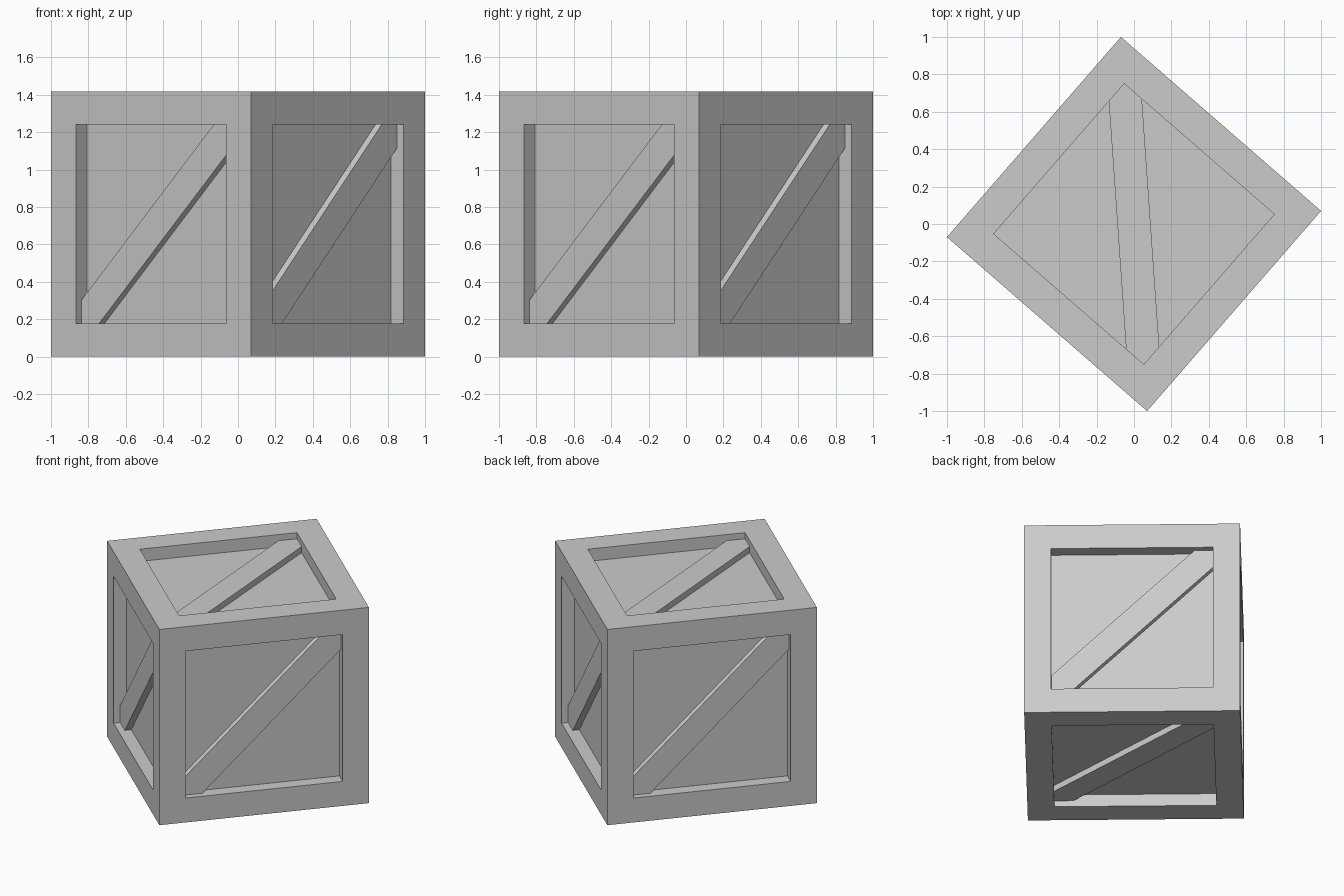
import bpy, bmesh, math
from mathutils import Matrix, Vector

if "Cube" in bpy.data.objects:
    bpy.data.objects.remove(bpy.data.objects["Cube"], do_unlink=True)

SIZE = 1.418
HALF = SIZE / 2
BORDER = SIZE / 8          # width of the frame boards
RECESS = SIZE / 16         # depth of the panels
BRACE_RISE = SIZE / 32     # brace height above its panel
TURN = Matrix.Rotation(math.radians(-41), 4, 'Z')
PLACE = Matrix.Translation((0, 0, HALF)) @ TURN

grey = bpy.data.materials.new("crate_grey")
grey.use_nodes = True
colour = (0.6, 0.6, 0.6, 1)
grey.diffuse_color = colour
grey.node_tree.nodes["Principled BSDF"].inputs["Base Color"].default_value = colour


def add_object(name, bm):
    bmesh.ops.recalc_face_normals(bm, faces=bm.faces)
    mesh = bpy.data.meshes.new(name)
    bm.to_mesh(mesh)
    bm.free()
    mesh.materials.append(grey)
    obj = bpy.data.objects.new(name, mesh)
    obj.matrix_world = PLACE
    bpy.context.collection.objects.link(obj)


# Crate body: a cube with a recessed panel on every face
bm = bmesh.new()
bmesh.ops.create_cube(bm, size=SIZE)
panels = bm.faces[:]
bmesh.ops.inset_individual(bm, faces=panels, thickness=BORDER, use_even_offset=True)
for panel in panels:
    inward = -panel.normal * RECESS
    wall = bmesh.ops.extrude_face_region(bm, geom=[panel])
    moved = [v for v in wall["geom"] if isinstance(v, bmesh.types.BMVert)]
    bmesh.ops.translate(bm, vec=inward, verts=moved)
    bm.faces.remove(panel)
add_object("crate_body", bm)


# Diagonal brace: a strip from corner to corner, trimmed to the panel
def add_brace(name, normal, up):
    n, v = Vector(normal), Vector(up)
    u = v.cross(n)
    w = HALF - BORDER
    t = w - BORDER / math.sqrt(2)
    outline = [(-w, -w), (-t, -w), (w, t), (w, w), (t, w), (-w, -t)]
    base = HALF - RECESS
    bm = bmesh.new()
    strip = bm.faces.new([bm.verts.new(u * a + v * b + n * base) for a, b in outline])
    raised = bmesh.ops.extrude_face_region(bm, geom=[strip])
    moved = [e for e in raised["geom"] if isinstance(e, bmesh.types.BMVert)]
    bmesh.ops.translate(bm, vec=n * BRACE_RISE, verts=moved)
    add_object(name, bm)


add_brace("front_right_brace", (1, 0, 0), (0, 0, 1))
add_brace("front_left_brace", (0, -1, 0), (0, 0, 1))
add_brace("back_left_brace", (-1, 0, 0), (0, 0, 1))
add_brace("back_right_brace", (0, 1, 0), (0, 0, 1))
add_brace("top_brace", (0, 0, 1), (-1, 0, 0))
add_brace("bottom_brace", (0, 0, -1), (0, 1, 0))
